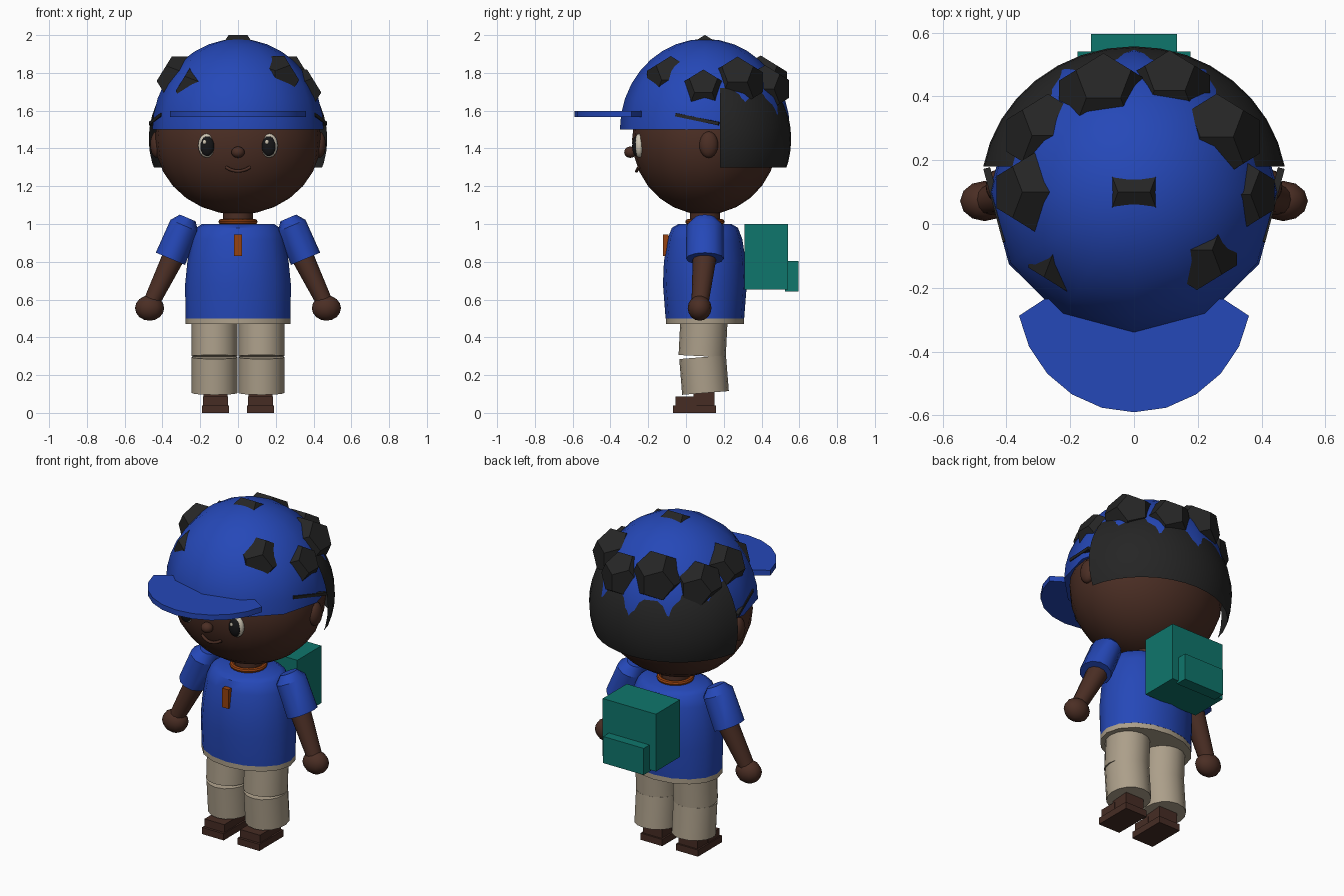
import bpy, bmesh, math
from mathutils import Vector

cube = bpy.data.objects.get("Cube")
if cube:
    bpy.data.objects.remove(cube, do_unlink=True)


def material(name, hex_code):
    vals = [int(hex_code[i:i + 2], 16) / 255 for i in (0, 2, 4)]
    lin = [v / 12.92 if v < 0.04 else ((v + 0.055) / 1.055) ** 2.4 for v in vals] + [1]
    m = bpy.data.materials.new(name)
    m.use_nodes = True
    m.diffuse_color = lin
    m.node_tree.nodes["Principled BSDF"].inputs["Base Color"].default_value = lin
    return m


BLUE = material("shirt blue", "2548B8")
SKIN = material("skin brown", "4B2E24")
SHOE = material("shoe brown", "462C24")
BLACK = material("hair black", "252525")
BEIGE = material("trouser beige", "AC9F8A")
TEAL = material("bag teal", "0F766C")
ORANGE = material("trim orange", "964210")
CREAM = material("eye cream", "CDC4B2")
PUPIL = material("pupil dark", "161618")
parts = []


def finish(bm, name, mat, loc=(0, 0, 0), rot=(0, 0, 0)):
    bmesh.ops.recalc_face_normals(bm, faces=bm.faces)
    mesh = bpy.data.meshes.new(name)
    bm.to_mesh(mesh)
    bm.free()
    mesh.materials.append(mat)
    ob = bpy.data.objects.new(name, mesh)
    ob.location, ob.rotation_euler = loc, rot
    bpy.context.collection.objects.link(ob)
    parts.append(ob)
    return ob


def lathe(name, mat, rings, loc, rot=(0, 0, 0), n=12):
    """Stack of elliptical rings (z, rx, ry), closed at both ends."""
    bm = bmesh.new()
    loops = []
    for z, rx, ry in rings:
        loops.append([bm.verts.new((rx * math.cos(a), ry * math.sin(a), z))
                      for a in (math.tau * i / n for i in range(n))])
    for lo, hi in zip(loops, loops[1:]):
        for i in range(n):
            j = (i + 1) % n
            bm.faces.new((lo[i], lo[j], hi[j], hi[i]))
    bm.faces.new(loops[0])
    bm.faces.new(loops[-1])
    return finish(bm, name, mat, loc, rot)


def ball_mesh(radii, u, v):
    bm = bmesh.new()
    bmesh.ops.create_uvsphere(bm, u_segments=u, v_segments=v, radius=1)
    bmesh.ops.scale(bm, vec=radii, verts=bm.verts)
    return bm


def ball(name, mat, loc, radii, u=16, v=10):
    return finish(ball_mesh(radii, u, v), name, mat, loc)


def box(name, mat, loc, size, rot=(0, 0, 0)):
    bm = bmesh.new()
    bmesh.ops.create_cube(bm, size=1)
    bmesh.ops.scale(bm, vec=size, verts=bm.verts)
    return finish(bm, name, mat, loc, rot)


# Head and face
ball("head", SKIN, (0, 0.1, 1.45), (0.44, 0.385, 0.4), 24, 14)
ball("nose", SKIN, (0, -0.295, 1.38), (0.035, 0.032, 0.03))
for s, side in ((1, "left"), (-1, "right")):
    ball(side + "_ear", SKIN, (s * 0.43, 0.12, 1.42), (0.035, 0.05, 0.07))
    ball(side + "_eye", CREAM, (s * 0.165, -0.247, 1.415), (0.046, 0.028, 0.064))
    ball(side + "_pupil", PUPIL, (s * 0.163, -0.262, 1.412), (0.037, 0.023, 0.053))
    ball(side + "_eye_glint", CREAM, (s * 0.165 - 0.012, -0.282, 1.434), (0.01, 0.005, 0.012), 10, 6)

curve = bpy.data.curves.new("mouth", "CURVE")
curve.dimensions = "3D"
curve.bevel_depth = 0.009
curve.bevel_resolution = 1
curve.use_fill_caps = True
spline = curve.splines.new("POLY")
spline.points.add(6)
for i, p in enumerate(spline.points):
    x = -0.065 + 0.13 * i / 6
    p.co = (x, -0.262 + 3 * x * x, 1.28 + 5 * x * x, 1)
curve.materials.append(SKIN)
bpy.context.collection.objects.link(bpy.data.objects.new("mouth", curve))

# Cap dome and brim
HEAD = Vector((0, 0.1, 1.5))
angles = [math.pi / 2 * i / 9 for i in range(9)] + [1.55]
lathe("cap_dome", BLUE, [(0.48 * math.sin(a), 0.453 * math.cos(a), 0.45 * math.cos(a))
                         for a in angles], HEAD)
bm = bmesh.new()
outline = [(0.366 * math.cos(a), -0.224 + 0.366 * math.sin(a))
           for a in (math.radians(190 + 16 * i) for i in range(11))]
outline += [(0.28, -0.235), (-0.28, -0.235)]
face = bm.faces.new([bm.verts.new((x, y, 1.567)) for x, y in outline])
grown = bmesh.ops.extrude_face_region(bm, geom=[face])["geom"]
bmesh.ops.translate(bm, vec=(0, 0, 0.032), verts=[g for g in grown if isinstance(g, bmesh.types.BMVert)])
finish(bm, "cap_brim", BLUE)

# Hair at the back of the head, an open shell under the cap
bm = ball_mesh((0.48, 0.457, 0.47), 36, 24)
for co, no in (((0, 0, -0.15), (0, 0, -1)), ((0, 0.08, 0), (0, -1, 0)), ((0, 0, 0.27), (0, 0, 1))):
    bmesh.ops.bisect_plane(bm, geom=bm.verts[:] + bm.edges[:] + bm.faces[:],
                           plane_co=co, plane_no=no, clear_outer=True)
finish(bm, "back_hair", BLACK, (0, 0.1, 1.45))
for s, side in ((1, "left"), (-1, "right")):
    box(side + "_hair_strand", BLACK, (s * 0.431, 0.06, 1.555), (0.022, 0.24, 0.018), (-0.2, 0, -s * 0.26))


# Hair curls: dodecahedra pushing through the cap
def curl(direction, distance, radius):
    bm = bmesh.new()
    g = (1 + math.sqrt(5)) / 2
    signs = (-1, 1)
    pts = [(x, y, z) for x in signs for y in signs for z in signs]
    for a in signs:
        for b in signs:
            p, q = a / g, b * g
            pts += [(p, 0, q), (0, q, p), (q, p, 0)]
    for p in pts:
        bm.verts.new(Vector(p) * radius / math.sqrt(3))
    bmesh.ops.convex_hull(bm, input=bm.verts)
    bmesh.ops.dissolve_limit(bm, angle_limit=0.05, verts=bm.verts, edges=bm.edges)
    finish(bm, "hair_curl", BLACK, HEAD + Vector(direction).normalized() * distance)


curl((0, 0, 1), 0.37, 0.14)
curl((-0.11, 0.34, 0.29), 0.4, 0.15)
curl((0.13, 0.37, 0.25), 0.4, 0.135)
curl((0.3, 0.2, 0.29), 0.4, 0.145)
curl((-0.32, 0.21, 0.25), 0.385, 0.14)
curl((-0.35, 0, 0.3), 0.395, 0.14)
curl((0.39, -0.01, 0.24), 0.375, 0.13)
curl((0.24, -0.22, 0.32), 0.375, 0.135)
curl((-0.27, -0.25, 0.27), 0.345, 0.135)

# Neck, collar, shirt and waistband
lathe("neck", SKIN, [(0.98, 0.08, 0.08), (1.1, 0.08, 0.08)], (0, 0.1, 0))
bpy.ops.mesh.primitive_torus_add(location=(0, 0.1, 1.012), major_radius=0.09, minor_radius=0.014,
                                 major_segments=20, minor_segments=8)
collar = bpy.context.object
collar.name = "collar"
collar.data.materials.append(ORANGE)
parts.append(collar)
lathe("shirt", BLUE, [(0.5, 0.278, 0.208), (0.68, 0.28, 0.222), (0.8, 0.268, 0.217),
                      (0.92, 0.245, 0.198), (0.98, 0.22, 0.175), (1.0, 0.19, 0.14)],
      (0, 0.1, 0), n=16)
lathe("waistband", BEIGE, [(0.47, 0.278, 0.207), (0.508, 0.278, 0.207)], (0, 0.1, 0), n=16)
box("shirt_tab", ORANGE, (0, -0.107, 0.887), (0.042, 0.03, 0.115))

# Arms, legs and shoes
for s, side in ((1, "left"), (-1, "right")):
    lathe(side + "_sleeve", BLUE, [(-0.2, 0.084, 0.1), (-0.01, 0.08, 0.098), (0.035, 0.045, 0.055)],
          (s * 0.28, 0.1, 1.0), (0, -s * 0.4, 0))
    lathe(side + "_forearm", SKIN, [(-0.29, 0.043, 0.045), (0, 0.06, 0.064)],
          (s * 0.335, 0.1, 0.84), (-0.09, -s * 0.45, 0))
    ball(side + "_hand", SKIN, (s * 0.468, 0.072, 0.555), (0.077, 0.063, 0.067), 12, 8)
    lathe(side + "_thigh", BEIGE, [(-0.19, 0.122, 0.125), (0, 0.122, 0.125)],
          (s * 0.124, 0.095, 0.49), (-0.05, 0, 0), 16)
    lathe(side + "_shin", BEIGE, [(-0.19, 0.122, 0.124), (0, 0.122, 0.124)],
          (s * 0.124, 0.088, 0.295), (0.08, 0, 0), 16)
    box(side + "_shoe_sole", SHOE, (s * 0.119, 0.045, 0.02), (0.145, 0.23, 0.04))
    box(side + "_shoe_toe", SHOE, (s * 0.119, 0, 0.062), (0.132, 0.11, 0.05))
    box(side + "_shoe_heel", SHOE, (s * 0.119, 0.095, 0.075), (0.125, 0.11, 0.08))

# Backpack
box("backpack", TEAL, (0, 0.425, 0.827), (0.355, 0.23, 0.345))
box("backpack_pocket", TEAL, (0, 0.56, 0.723), (0.27, 0.07, 0.16))

bpy.ops.object.select_all(action="DESELECT")
for ob in parts:
    ob.select_set(True)
bpy.context.view_layer.objects.active = parts[0]
bpy.ops.object.shade_smooth_by_angle(angle=math.radians(38))
